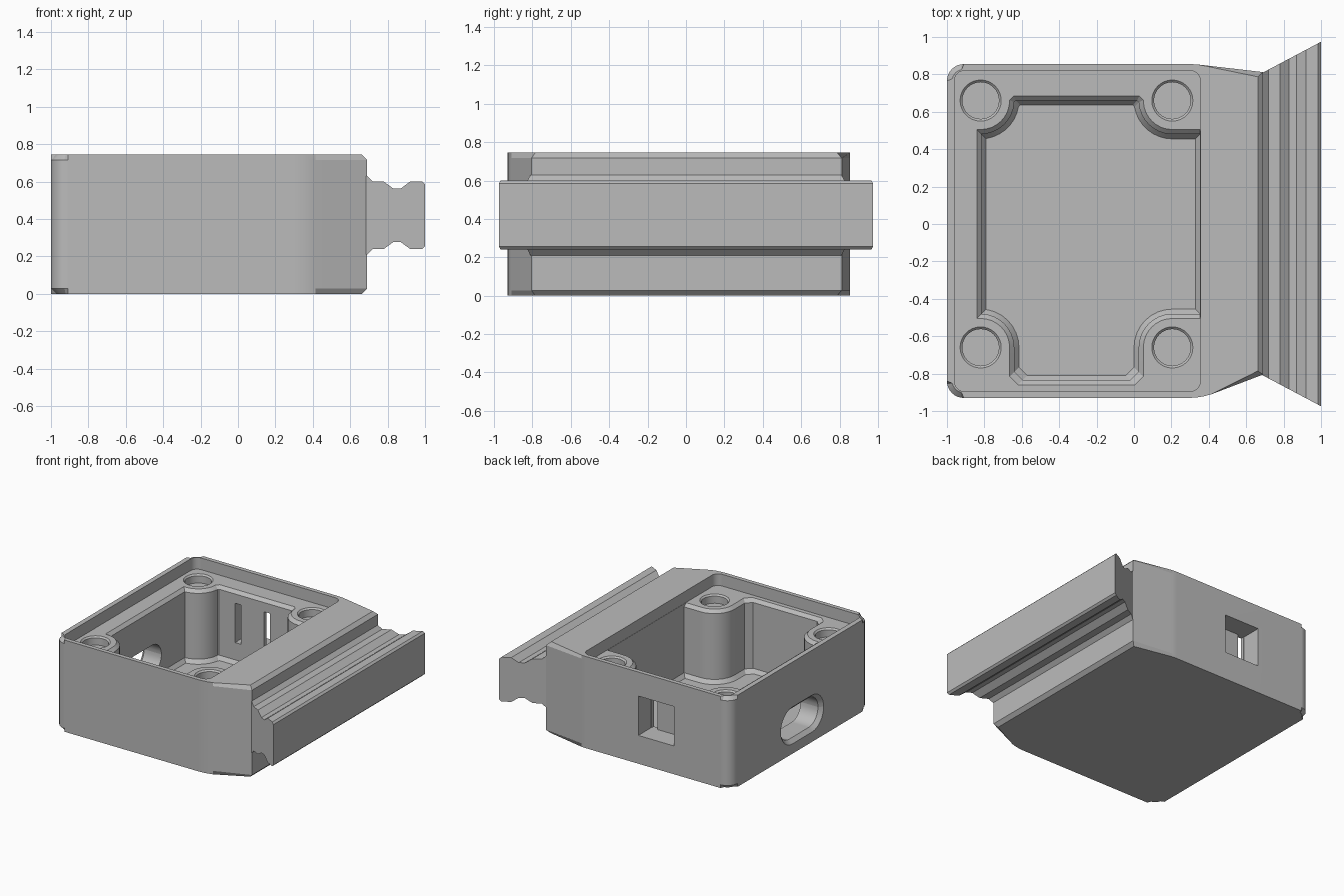
import bpy, bmesh, math

cube = bpy.data.objects.get("Cube")
if cube:
    bpy.data.objects.remove(cube, do_unlink=True)

grey = bpy.data.materials.new("plain grey")
grey.use_nodes = True
colour = (0.5, 0.5, 0.5, 1)
grey.diffuse_color = colour
grey.node_tree.nodes["Principled BSDF"].inputs["Base Color"].default_value = colour


def loft(name, rings, bevel=0):
    """Skin matching closed rings of 3D points and cap both ends."""
    bm = bmesh.new()
    loops = [[bm.verts.new(p) for p in ring] for ring in rings]
    n = len(loops[0])
    for low, high in zip(loops, loops[1:]):
        for i in range(n):
            j = (i + 1) % n
            bm.faces.new((low[i], low[j], high[j], high[i]))
    caps = [bm.faces.new(loops[0][::-1]), bm.faces.new(loops[-1])]
    if bevel:
        edges = {e for f in caps for e in f.edges}
        bmesh.ops.bevel(bm, geom=list(edges), offset=bevel, segments=1,
                        affect='EDGES', profile=0.5)
    bmesh.ops.recalc_face_normals(bm, faces=bm.faces)
    mesh = bpy.data.meshes.new(name)
    bm.to_mesh(mesh)
    bm.free()
    mesh.materials.append(grey)
    ob = bpy.data.objects.new(name, mesh)
    bpy.context.collection.objects.link(ob)
    return ob


def level(outline, z):
    return [(x, y, z) for x, y in outline]


def arc(cx, cy, r, start, end, steps=8):
    angles = [math.radians(start + (end - start) * i / steps) for i in range(steps + 1)]
    return [(cx + r * math.cos(a), cy + r * math.sin(a)) for a in angles]


def rounded(x0, x1, y0, y1, r, steps=8):
    return (arc(x1 - r, y0 + r, r, -90, 0, steps) + arc(x1 - r, y1 - r, r, 0, 90, steps)
            + arc(x0 + r, y1 - r, r, 90, 180, steps) + arc(x0 + r, y0 + r, r, 180, 270, steps))


def box(name, x0, x1, y0, y1, z0, z1):
    base = [(x0, y0), (x1, y0), (x1, y1), (x0, y1)]
    return loft(name, [level(base, z0), level(base, z1)])


def cut(target, cutter):
    cutter.hide_render = True
    mod = target.modifiers.new("cut", 'BOOLEAN')
    mod.operation, mod.solver, mod.object = 'DIFFERENCE', 'EXACT', cutter
    bpy.context.view_layer.objects.active = target
    bpy.ops.object.modifier_apply(modifier=mod.name)
    bpy.data.objects.remove(cutter, do_unlink=True)


POST_Y, POST_LEFT, POST_RIGHT = 0.66, -0.82, 0.205


def cavity_outline(inset):
    """Rectangle with a rounded screw post in each corner."""
    points = []
    for sx, sy in ((1, -1), (1, 1), (-1, 1), (-1, -1)):
        px = POST_RIGHT if sx > 0 else POST_LEFT
        wall_x = 0.353 - max(0, inset - 0.025) if sx > 0 else -0.84 + inset
        depth = (0.685 if sy > 0 else 0.86) - inset
        r = 0.155 + inset
        t_end = math.acos(max(0, (POST_Y - depth + 0.01) / r))
        side = [(wall_x, sy * (POST_Y - r))]
        for i in range(9):
            t = t_end * i / 8
            side.append((px - sx * r * math.sin(t), sy * (POST_Y - r * math.cos(t))))
        end_x, end_y = side[-1]
        c = min(0.045, 0.9 * (depth - abs(end_y)))
        side += [(end_x, sy * (depth - c)), (end_x - sx * c, sy * depth)]
        points += side if sx * sy > 0 else side[::-1]
    return points


# Case: rounded at the far side, tapering toward the rail
outline = (arc(-0.91, -0.84, 0.09, 180, 270) + arc(0.29, -0.53, 0.4, -90, -72, 3)
           + [(0.69, -0.805), (0.69, 0.812)]
           + arc(0.3, 0.455, 0.4, 84, 90, 1) + arc(-0.91, 0.765, 0.09, 90, 180))
case = loft("case", [level(outline, 0), level(outline, 0.745)], bevel=0.028)

# Lid recess and main cavity
recess = rounded(-0.96, 0.355, -0.895, 0.82, 0.055)
cut(case, loft("recess_cutter", [level(recess, 0.65), level(recess, 0.9)]))
steps = ((0.05, 0.06), (0.025, 0.09), (0.025, 0.625), (0, 0.65), (0, 0.7))
cut(case, loft("cavity_cutter", [level(cavity_outline(i), z) for i, z in steps]))

# Blind round holes on the posts
for px in (POST_LEFT, POST_RIGHT):
    for py in (-POST_Y, POST_Y):
        rings = [level(arc(px, py, r, 0, 348.75, 31), z)
                 for r, z in ((0.098, 0.58), (0.098, 0.638), (0.11, 0.65), (0.11, 0.68))]
        cut(case, loft("post_hole_cutter", rings))

# Oval cable port with a chamfered mouth
rings = []
for grow, x in ((0.06, -1.03), (0.0, -0.97), (0.0, -0.7)):
    g = grow
    oval = rounded(-0.31 - g, 0.18 + g, 0.11 - g, 0.35 + g, 0.1199 + g)
    rings.append([(x, y, z) for y, z in oval])
cut(case, loft("port_cutter", rings))

# Square pocket in the back wall with two slits through to the cavity
cut(case, box("pocket_cutter", -0.49, -0.17, 0.69, 1, 0.23, 0.55))
for x in (-0.46, -0.2):
    cut(case, box("slit_cutter", x - 0.027, x + 0.027, 0.6, 0.72, 0.23, 0.55))

# Mounting rail with mitred ends and a groove above and below
top = [(0.66, 0.21), (0.69, 0.21), (0.72, 0.18), (0.78, 0.18), (0.83, 0.143),
       (0.87, 0.143), (0.92, 0.18), (0.985, 0.18), (1, 0.165)]
profile = [(x, 0.42 + h) for x, h in top] + [(x, 0.42 - h) for x, h in reversed(top)]
rail = loft("mounting_rail", [[(x, s * (0.81 + 0.53 * (x - 0.69)), z) for x, z in profile]
                              for s in (-1, 1)])

# Smooth rounds, crisp edges
for ob in (case, rail):
    bpy.ops.object.select_all(action='DESELECT')
    ob.select_set(True)
    bpy.context.view_layer.objects.active = ob
    bpy.ops.object.shade_smooth_by_angle(angle=math.radians(20))
    weighted = ob.modifiers.new("weighted normals", 'WEIGHTED_NORMAL')
    weighted.keep_sharp = True
